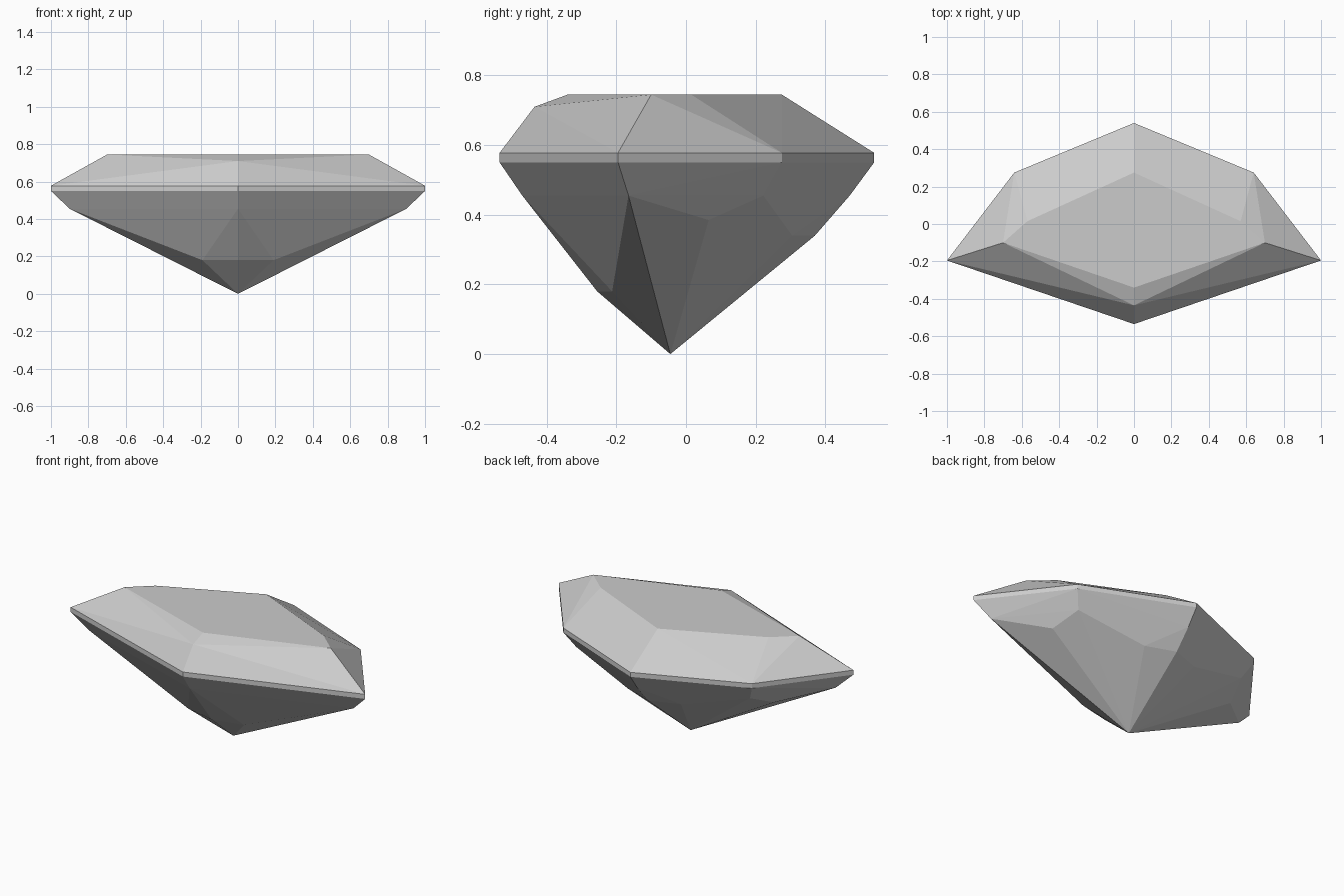
import bpy, bmesh
from math import radians

cube = bpy.data.objects.get("Cube")
if cube:
    bpy.data.objects.remove(cube, do_unlink=True)

# Single pale grey material
grey = bpy.data.materials.new("pale_grey")
grey.use_nodes = True
tone = (0.6, 0.6, 0.6, 1)
grey.diffuse_color = tone
grey.node_tree.nodes["Principled BSDF"].inputs["Base Color"].default_value = tone


def ring(z, half):
    """Right-hand half outline at one height, mirrored across x = 0."""
    points = [(x, y, z) for x, y in half]
    return points + [(-x, y, z) for x, y in half if x > 0]


outline = [(0, -0.535), (1, -0.195), (0.64, 0.275), (0, 0.54)]

corners = (
    # Crown: flat table and the dropped front point
    ring(0.745, [(0, -0.34), (0.7, -0.1), (0.57, 0.015), (0, 0.275)])
    + ring(0.71, [(0, -0.435)])
    # Girdle: thin upright band
    + ring(0.578, outline)
    + ring(0.55, outline)
    # Pavilion: stepped facets down to the point
    + ring(0.455, [(0, -0.47), (0.9, -0.165), (0.59, 0.222), (0, 0.47)])
    + ring(0.385, [(0.645, 0.065)])
    + ring(0.34, [(0.18, 0.305), (0, 0.37)])
    + ring(0.18, [(0, -0.255), (0.19, -0.212)])
    + ring(0, [(0, -0.045)])
)

# Facets are the convex skin of the corners, with flat neighbours joined
bm = bmesh.new()
for co in corners:
    bm.verts.new(co)
bmesh.ops.convex_hull(bm, input=bm.verts[:])
loose = [v for v in bm.verts if not v.link_faces]
bmesh.ops.delete(bm, geom=loose, context='VERTS')
bmesh.ops.dissolve_limit(bm, angle_limit=radians(0.5),
                         verts=bm.verts[:], edges=bm.edges[:])
bmesh.ops.recalc_face_normals(bm, faces=bm.faces[:])

mesh = bpy.data.meshes.new("cut_gemstone")
bm.to_mesh(mesh)
bm.free()
mesh.materials.append(grey)
gem = bpy.data.objects.new("cut_gemstone", mesh)
bpy.context.collection.objects.link(gem)
